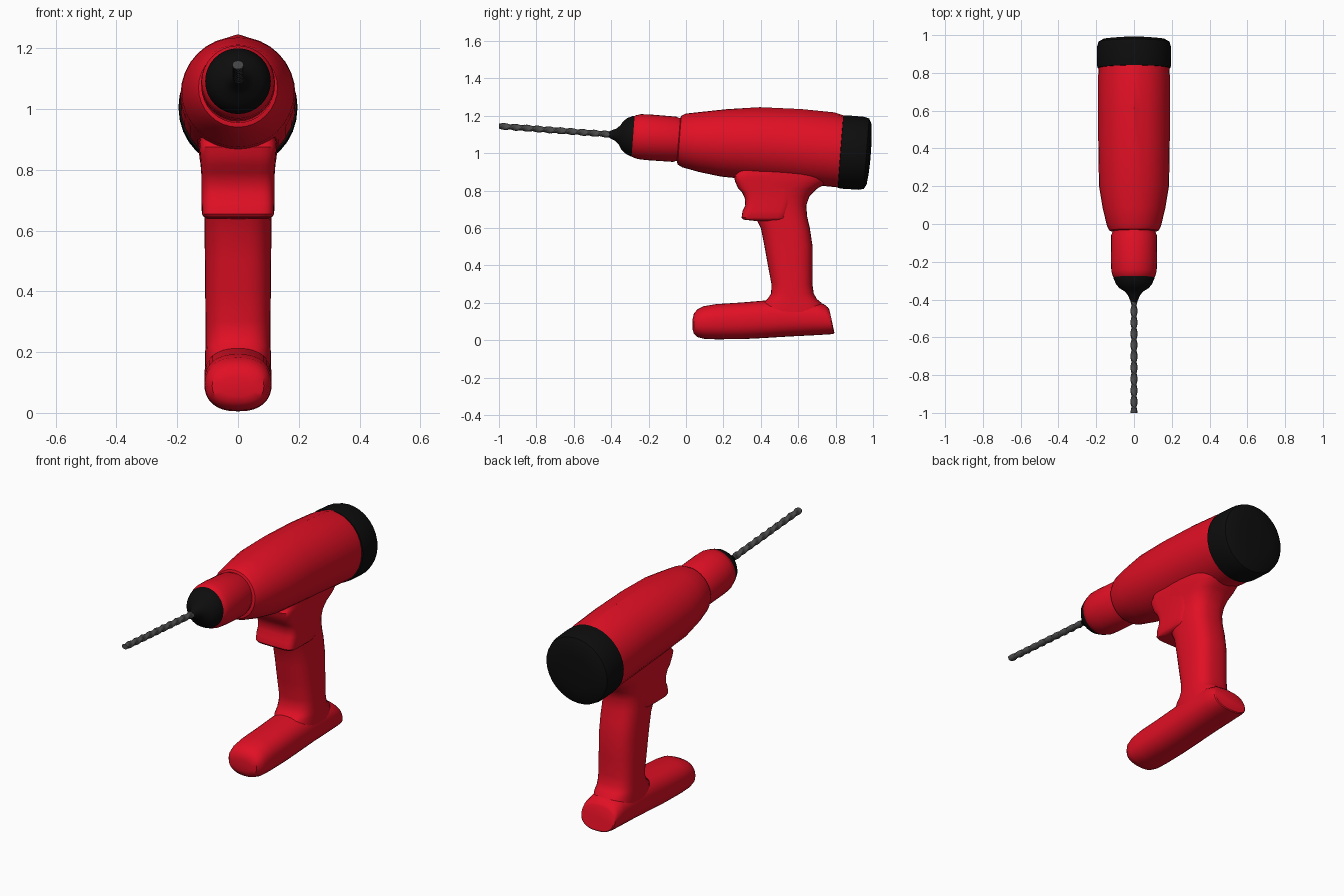
import bpy, math
from mathutils import Vector

cube = bpy.data.objects.get("Cube")
if cube:
    bpy.data.objects.remove(cube, do_unlink=True)

TILT = 0.075  # drop of the barrel axis per unit of length


def material(name, rgb, rough):
    m = bpy.data.materials.new(name)
    m.use_nodes = True
    m.diffuse_color = (*rgb, 1)
    bsdf = next(n for n in m.node_tree.nodes if n.type == 'BSDF_PRINCIPLED')
    bsdf.inputs["Base Color"].default_value = (*rgb, 1)
    bsdf.inputs["Roughness"].default_value = rough
    return m


RED = material("red plastic", (0.75, 0.005, 0.018), 0.5)
BLACK = material("black rubber", (0.004, 0.004, 0.004), 0.6)
STEEL = material("dark steel", (0.07, 0.07, 0.07), 0.5)


def ring(center, u, v, power=2, n=32):
    """Superellipse around center, spanned by the half axes u and v."""
    c, u, v = Vector(center), Vector(u), Vector(v)
    points = []
    for i in range(n):
        a = math.tau * i / n
        x, y = (math.copysign(abs(t) ** (2 / power), t) for t in (math.cos(a), math.sin(a)))
        points.append(c + u * x + v * y)
    return points


def loft(name, rings, mat, angle=35):
    """Skin a list of equal rings and close both ends."""
    n = len(rings[0])
    verts = [p for r in rings for p in r]
    faces = [(k * n + i, k * n + (i + 1) % n, (k + 1) * n + (i + 1) % n, (k + 1) * n + i)
             for k in range(len(rings) - 1) for i in range(n)]
    faces += [tuple(range(n)), tuple(range(len(verts) - n, len(verts)))]
    mesh = bpy.data.meshes.new(name)
    mesh.from_pydata(verts, [], faces)
    mesh.materials.append(mat)
    obj = bpy.data.objects.new(name, mesh)
    bpy.context.collection.objects.link(obj)
    bpy.ops.object.select_all(action='DESELECT')
    obj.select_set(True)
    bpy.context.view_layer.objects.active = obj
    bpy.ops.object.mode_set(mode='EDIT')
    bpy.ops.mesh.select_all(action='SELECT')
    bpy.ops.mesh.normals_make_consistent(inside=False)
    bpy.ops.object.mode_set(mode='OBJECT')
    bpy.ops.object.shade_smooth_by_angle(angle=math.radians(angle))
    return obj


def axis_z(y):
    return 1.10 - TILT * (y + 0.4)


def turned(profile):
    """Round rings (y, radius) square to the tilted axis."""
    return [ring((0, y, axis_z(y)), (r, 0, 0), (0, TILT * r, r)) for y, r in profile]


# Motor housing: y, top, bottom, half width
housing = []
for y, top, bottom, w in [(-0.04, 1.185, 0.955, 0.115), (-0.035, 1.2, 0.94, 0.13),
                          (-0.01, 1.212, 0.925, 0.143), (0.08, 1.222, 0.9, 0.165),
                          (0.2, 1.235, 0.875, 0.185), (0.38, 1.238, 0.857, 0.189),
                          (0.6, 1.228, 0.838, 0.19), (0.78, 1.21, 0.822, 0.19),
                          (0.85, 1.195, 0.815, 0.185)]:
    h = (top - bottom) / 2
    points = ring((0, y, (top + bottom) / 2), (w, 0, 0), (0, TILT * h, h))
    if 0.3 < y < 0.8:
        points[8].z += 0.008  # spine along the top
    housing.append(points)
loft("motor_housing", housing, RED)

# Gear collar, chuck and rear cap
loft("gear_collar", turned([(-0.29, 0.1), (-0.28, 0.111), (-0.25, 0.12), (-0.2, 0.122),
                            (-0.06, 0.121), (-0.045, 0.115), (0, 0.115)]), RED)
loft("chuck", turned([(-0.415, 0.014), (-0.405, 0.02), (-0.375, 0.033), (-0.355, 0.052),
                      (-0.34, 0.077), (-0.32, 0.094), (-0.29, 0.108), (-0.275, 0.108)]), BLACK)
loft("rear_cap", turned([(0.825, 0.185), (0.827, 0.194), (0.85, 0.196), (0.94, 0.195),
                         (0.965, 0.188), (0.978, 0.165), (0.985, 0.1), (0.988, 0.03)]), BLACK)

# Twisted drill bit with two flutes
STEPS, SIDES = 80, 12
bit = []
for k in range(STEPS + 1):
    y = -1 + 0.61 * k / STEPS
    section = []
    for i in range(SIDES):
        a = math.tau * i / SIDES
        r = 0.0165 + 0.0025 * math.cos(2 * a)
        t = a + k * 0.4
        section.append(Vector((r * math.cos(t), y, axis_z(y) + r * math.sin(t))))
    bit.append(section)
loft("drill_bit", bit, STEEL)


def upright(rows, power):
    """Level rings from z, front y, back y, half width."""
    return [ring((0, (f + b) / 2, z), (w, 0, 0), (0, (b - f) / 2, 0), power)
            for z, f, b, w in rows]


# Handle, flaring into the housing at the top and into the foot below
loft("handle", upright([(0.15, 0.4, 0.74, 0.108), (0.2, 0.41, 0.725, 0.108),
                        (0.22, 0.435, 0.7, 0.107), (0.25, 0.455, 0.683, 0.107),
                        (0.3, 0.457, 0.676, 0.107), (0.4, 0.438, 0.677, 0.108),
                        (0.5, 0.42, 0.677, 0.109), (0.6, 0.4, 0.662, 0.11),
                        (0.66, 0.37, 0.648, 0.111), (0.72, 0.34, 0.643, 0.113),
                        (0.77, 0.32, 0.66, 0.117), (0.81, 0.3, 0.7, 0.122),
                        (0.84, 0.28, 0.755, 0.127), (0.88, 0.27, 0.8, 0.13),
                        (0.93, 0.28, 0.8, 0.13)], 2.8), RED)

# Trigger block with a concave finger face
loft("trigger", upright([(0.638, 0.37, 0.5, 0.1), (0.645, 0.305, 0.53, 0.113),
                         (0.655, 0.297, 0.54, 0.119), (0.69, 0.302, 0.55, 0.12),
                         (0.72, 0.317, 0.56, 0.12), (0.76, 0.314, 0.57, 0.12),
                         (0.79, 0.3, 0.58, 0.121), (0.815, 0.277, 0.59, 0.123),
                         (0.85, 0.262, 0.6, 0.126), (0.875, 0.256, 0.6, 0.128),
                         (0.888, 0.268, 0.6, 0.128), (0.93, 0.28, 0.6, 0.12)], 6), RED)

# Battery foot: y, top, bottom, half width, backward lean of the ring
foot = []
for y, top, bottom, w, lean in [(0.036, 0.115, 0.055, 0.055, 0), (0.042, 0.142, 0.035, 0.085, 0),
                                (0.06, 0.165, 0.017, 0.1, 0), (0.095, 0.182, 0.008, 0.108, 0),
                                (0.16, 0.193, 0.005, 0.111, 0), (0.3, 0.202, 0.006, 0.111, 0),
                                (0.42, 0.212, 0.012, 0.111, 0), (0.55, 0.22, 0.02, 0.111, 0),
                                (0.7, 0.208, 0.028, 0.111, -0.1), (0.755, 0.192, 0.032, 0.109, -0.2),
                                (0.775, 0.175, 0.035, 0.104, -0.22), (0.78, 0.165, 0.04, 0.098, -0.22)]:
    h = (top - bottom) / 2
    foot.append(ring((0, y, (top + bottom) / 2), (w, 0, 0), (0, lean * h, h), 2.4))
loft("battery_foot", foot, RED)
